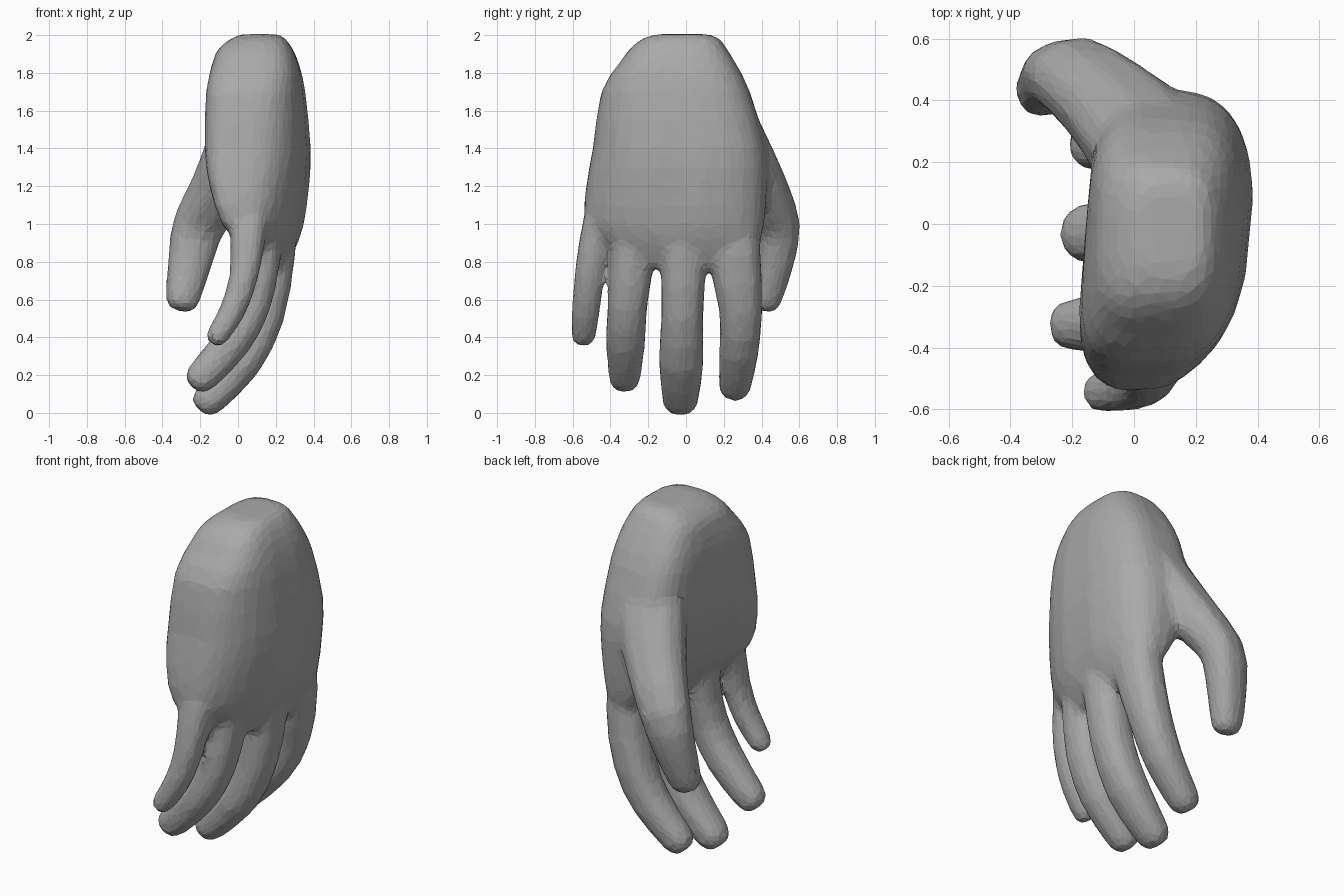
import bpy, bmesh, math
from mathutils import Vector

if "Cube" in bpy.data.objects:
    bpy.data.objects.remove(bpy.data.objects["Cube"])

mat = bpy.data.materials.new("plain grey")
mat.diffuse_color = (0.4, 0.4, 0.4, 1)
mat.use_nodes = True
mat.node_tree.nodes["Principled BSDF"].inputs["Base Color"].default_value = mat.diffuse_color


def loft(name, rings):
    """Skin a list of equal-length closed rings and cap both ends."""
    bm = bmesh.new()
    vs = [[bm.verts.new(p) for p in r] for r in rings]
    n = len(vs[0])
    for a, b in zip(vs, vs[1:]):
        for i in range(n):
            j = (i + 1) % n
            bm.faces.new((a[i], a[j], b[j], b[i]))
    bm.faces.new(vs[0])
    bm.faces.new(vs[-1])
    bmesh.ops.recalc_face_normals(bm, faces=bm.faces)
    me = bpy.data.meshes.new(name)
    bm.to_mesh(me)
    bm.free()
    ob = bpy.data.objects.new(name, me)
    bpy.context.collection.objects.link(ob)
    me.materials.append(mat)
    return ob


def squircle(n, power, phase=0.0):
    out = []
    for i in range(n):
        a = 2 * math.pi * (i + phase) / n
        c, s = math.cos(a), math.sin(a)
        out.append((math.copysign(abs(c) ** power, c), math.copysign(abs(s) ** power, s)))
    return out


def spline(pts, steps):
    """Catmull-Rom resampling of equal-length tuples."""
    pts = [Vector(p) for p in pts]
    out = []
    for i in range(len(pts) - 1):
        p0, p1 = pts[max(i - 1, 0)], pts[i]
        p2, p3 = pts[i + 1], pts[min(i + 2, len(pts) - 1)]
        for k in range(steps):
            t = k / steps
            out.append(0.5 * (2 * p1 + (p2 - p0) * t + (2 * p0 - 5 * p1 + 4 * p2 - p3) * t * t
                              + (3 * p1 - p0 - 3 * p2 + p3) * t ** 3))
    return out + [pts[-1]]


def digit(name, path, side):
    """Tube along (x, y, z, half width, half thickness) with a rounded tip."""
    pts = spline(path, 2)
    d = Vector((pts[-1] - pts[-2])[:3]).normalized()
    last = pts[-1]
    for step, f in ((0.6, 0.88), (0.95, 0.55)):
        c = Vector(last[:3]) + d * last[4] * step
        pts.append(Vector((*c, last[3] * f, last[4] * f)))
    rings = []
    for i, p in enumerate(pts):
        t = Vector(pts[min(i + 1, len(pts) - 1)][:3]) - Vector(pts[max(i - 1, 0)][:3])
        t.normalize()
        u = (side - t * side.dot(t)).normalized()
        v = t.cross(u)
        c = Vector(p[:3])
        rings.append([c + u * a * p[3] + v * b * p[4] for a, b in squircle(10, 0.85, 0.5)])
    return loft(name, rings)


# palm: arched cross-sections (z, y centre, y half, inner x, outer x, arch)
sections = [
    (2.005, -0.02, 0.13, 0.02, 0.21, 0.02),
    (1.985, -0.025, 0.20, -0.03, 0.25, 0.04),
    (1.93, -0.04, 0.255, -0.10, 0.29, 0.07),
    (1.85, -0.045, 0.31, -0.13, 0.325, 0.12),
    (1.70, -0.055, 0.395, -0.15, 0.36, 0.2),
    (1.40, -0.035, 0.46, -0.14, 0.388, 0.28),
    (1.20, -0.05, 0.48, -0.09, 0.38, 0.33),
    (1.00, -0.06, 0.475, 0.00, 0.352, 0.37),
    (0.88, -0.015, 0.40, 0.08, 0.31, 0.37),
    (0.77, 0.0, 0.34, 0.15, 0.25, 0.37),
]
rings = []
for z, yc, hy, xi, xo, arch in spline(sections, 2):
    ring = []
    for a, b in squircle(24, 0.62, 0.5):
        y = yc + hy * a
        x = (xi + xo) / 2 + (xo - xi) / 2 * b - arch * (y - 0.13) ** 2
        ring.append((x, y, z))
    rings.append(ring)
palm = loft("hand", rings)

# fingers
Y = Vector((0, 1, 0))
digits = [
    digit("index_finger", [(0.18, 0.22, 1.15, 0.14, 0.12), (0.185, 0.255, 0.84, 0.145, 0.12),
                           (0.13, 0.29, 0.54, 0.117, 0.115), (0.03, 0.28, 0.33, 0.108, 0.105),
                           (-0.12, 0.26, 0.155, 0.09, 0.09)], Y),
    digit("middle_finger", [(0.21, -0.02, 1.15, 0.12, 0.12), (0.19, -0.012, 0.83, 0.124, 0.114),
                            (0.135, -0.02, 0.52, 0.115, 0.114), (0.02, -0.025, 0.27, 0.122, 0.108),
                            (-0.145, -0.03, 0.08, 0.10, 0.092)], Y),
    digit("ring_finger", [(0.14, -0.26, 1.15, 0.12, 0.12), (0.12, -0.28, 0.84, 0.12, 0.11),
                          (0.07, -0.31, 0.57, 0.108, 0.105), (-0.035, -0.32, 0.37, 0.107, 0.102),
                          (-0.185, -0.325, 0.20, 0.088, 0.09)], Y),
    digit("little_finger", [(0.05, -0.38, 1.3, 0.09, 0.12), (0.055, -0.465, 0.98, 0.09, 0.10),
                            (0.03, -0.512, 0.72, 0.082, 0.078), (-0.03, -0.53, 0.54, 0.077, 0.071),
                            (-0.105, -0.542, 0.415, 0.069, 0.062)], Y),
    # thumb
    digit("thumb", [(0.08, 0.18, 1.70, 0.16, 0.12), (0.02, 0.285, 1.42, 0.19, 0.15),
                    (-0.085, 0.395, 1.2, 0.165, 0.14), (-0.205, 0.485, 1.0, 0.143, 0.118),
                    (-0.25, 0.475, 0.82, 0.123, 0.103), (-0.29, 0.43, 0.62, 0.096, 0.085)],
          Vector((1, 0.25, 0))),
]

# fuse everything into one skin
bpy.context.view_layer.objects.active = palm
for d in digits:
    m = palm.modifiers.new(d.name, 'BOOLEAN')
    m.operation = 'UNION'
    m.solver = 'EXACT'
    m.object = d
    bpy.ops.object.modifier_apply(modifier=m.name)
    bpy.data.objects.remove(d)

# blend the webs and knuckles, then bring back broad flat facets
m = palm.modifiers.new("skin", 'REMESH')
m.mode = 'VOXEL'
m.voxel_size = 0.02
m = palm.modifiers.new("soften", 'SMOOTH')
m.factor = 0.5
m.iterations = 12
m = palm.modifiers.new("facets", 'DECIMATE')
m.ratio = 0.12
for name in ("skin", "soften", "facets"):
    bpy.ops.object.modifier_apply(modifier=name)
for p in palm.data.polygons:
    p.use_smooth = False
